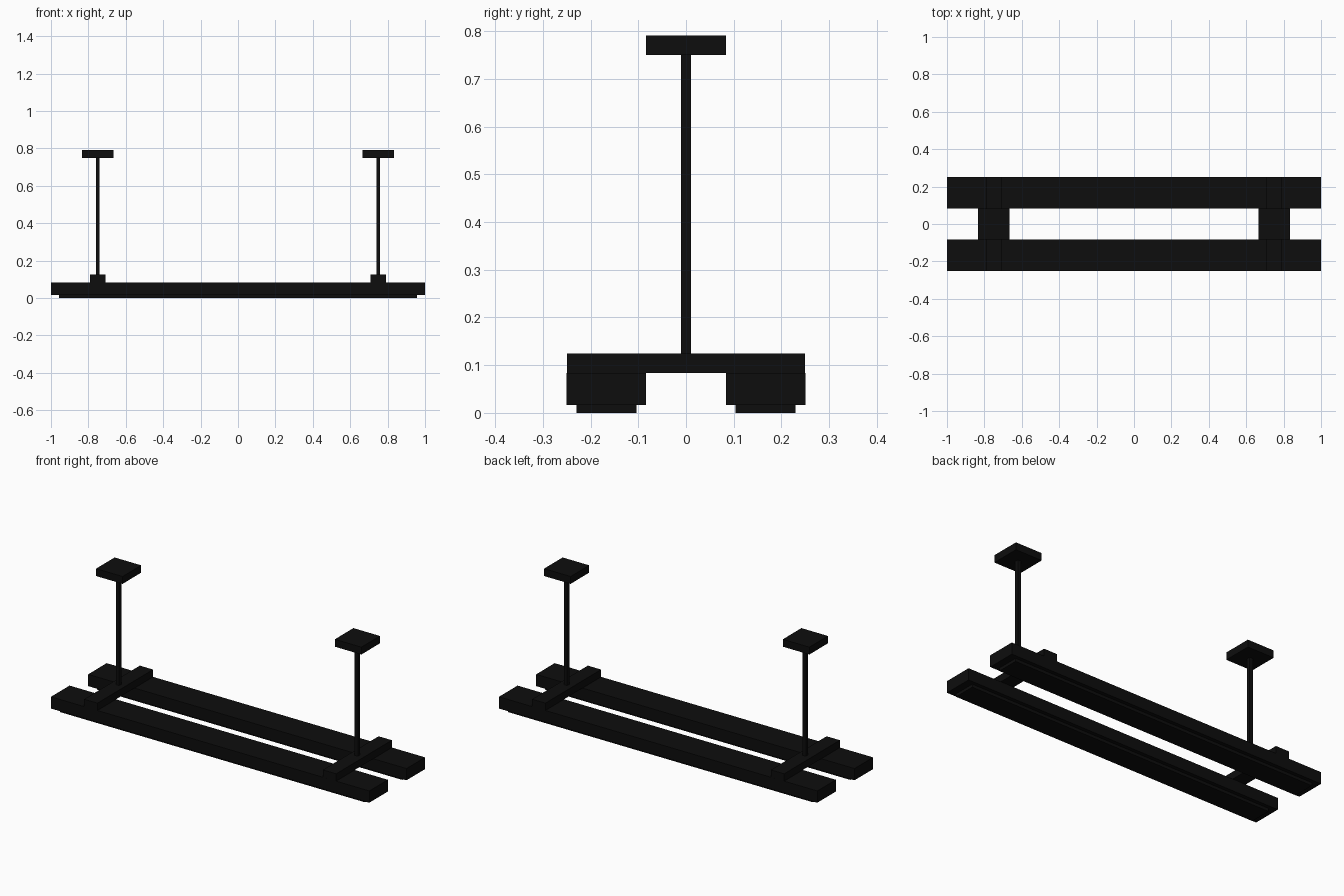
import bpy
import bmesh
from mathutils import Matrix, Vector

cube = bpy.data.objects.get("Cube")
if cube:
    bpy.data.objects.remove(cube, do_unlink=True)

# Single matte black finish
black = bpy.data.materials.new("matte black")
black.use_nodes = True
colour = (0.004, 0.004, 0.004, 1)
black.diffuse_color = colour
black.node_tree.nodes["Principled BSDF"].inputs["Base Color"].default_value = colour


def box(name, x, y, z_low, z_high, width, depth):
    """Box centred on x, y that spans z_low to z_high."""
    size = Vector((width, depth, z_high - z_low))
    centre = Vector((x, y, (z_low + z_high) / 2))
    bm = bmesh.new()
    bmesh.ops.create_cube(bm, size=1, matrix=Matrix.Diagonal(size).to_4x4())
    mesh = bpy.data.meshes.new(name)
    bm.to_mesh(mesh)
    bm.free()
    mesh.materials.append(black)
    obj = bpy.data.objects.new(name, mesh)
    obj.location = centre
    bpy.context.collection.objects.link(obj)
    return obj


LENS_TOP = 0.0167
BEAM_TOP = 0.0833
BAR_TOP = 0.125
ROD_TOP = 0.75
PLATE_TOP = 0.7917

# Two long light housings, each with a narrower lens underneath
for side, y in (("front", -0.1667), ("back", 0.1667)):
    box(side + "_housing", 0, y, LENS_TOP, BEAM_TOP, 2, 0.1667)
    box(side + "_lens", 0, y, 0, LENS_TOP, 1.9167, 0.125)

# Crossbar, hanging rod and ceiling plate at each end
for side, x in (("left", 0.75), ("right", -0.75)):
    box(side + "_crossbar", x, 0, BEAM_TOP, BAR_TOP, 0.0833, 0.5)
    box(side + "_rod", x, 0, BAR_TOP, ROD_TOP, 0.0208, 0.0208)
    box(side + "_ceiling_plate", x, 0, ROD_TOP, PLATE_TOP, 0.1667, 0.1667)
